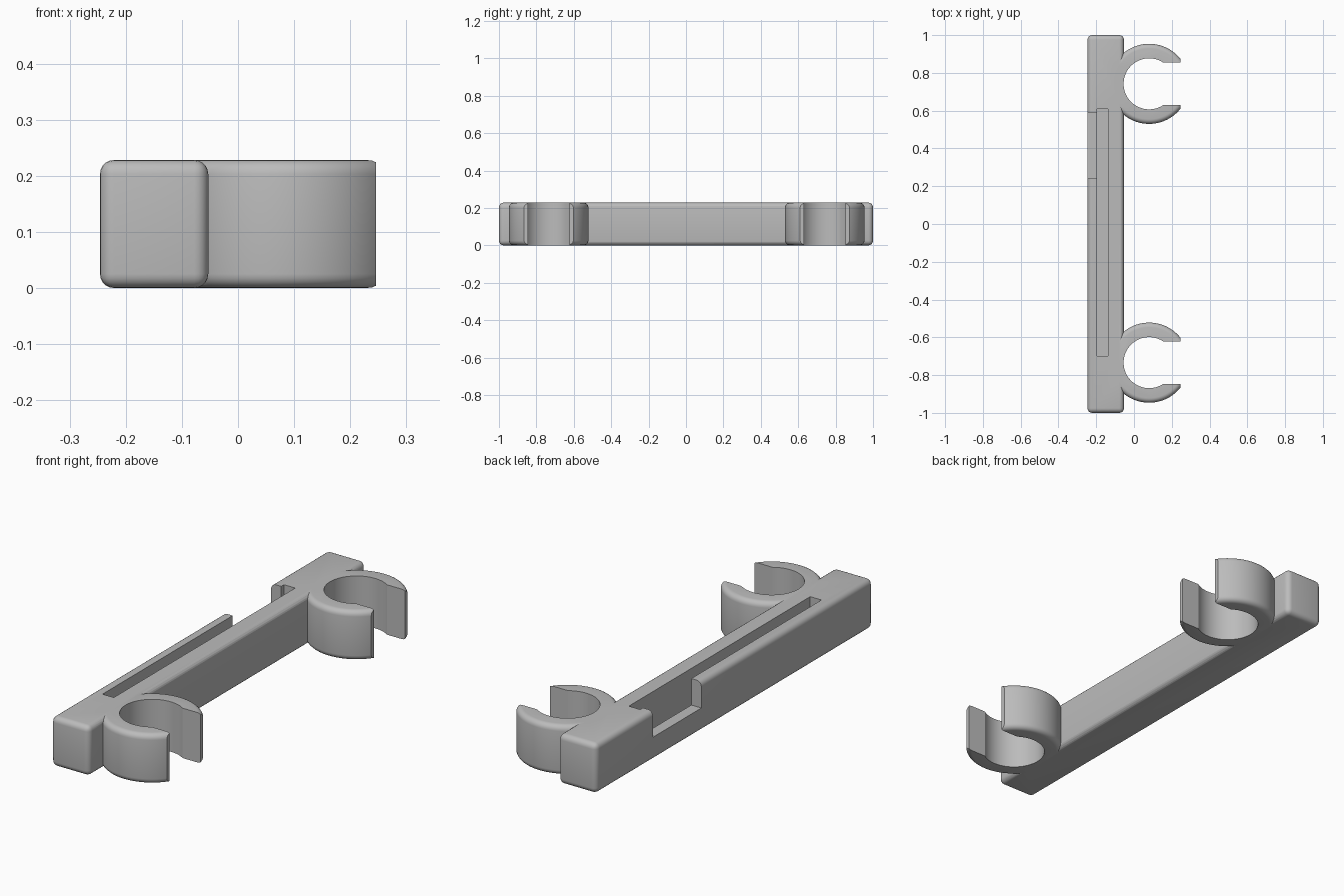
import bpy
import bmesh
import math
from mathutils import Matrix, Vector

default = bpy.data.objects.get("Cube")
if default:
    bpy.data.objects.remove(default, do_unlink=True)

HEIGHT = 0.228
ROUND = 0.025

grey = bpy.data.materials.new("light grey plastic")
grey.use_nodes = True
GREY_RGBA = (0.5, 0.5, 0.5, 1)
grey.diffuse_color = GREY_RGBA
grey.node_tree.nodes["Principled BSDF"].inputs["Base Color"].default_value = GREY_RGBA


def finish(name, bm):
    mesh = bpy.data.meshes.new(name)
    bm.to_mesh(mesh)
    bm.free()
    mesh.materials.append(grey)
    obj = bpy.data.objects.new(name, mesh)
    bpy.context.collection.objects.link(obj)
    return obj


def box(name, low, high):
    low, high = Vector(low), Vector(high)
    bm = bmesh.new()
    place = Matrix.Translation((low + high) / 2) @ Matrix.Diagonal((*(high - low), 1))
    bmesh.ops.create_cube(bm, size=1, matrix=place)
    return finish(name, bm)


def cylinder(name, x, y, radius, low, high):
    bm = bmesh.new()
    bmesh.ops.create_cone(bm, cap_ends=True, segments=96, radius1=radius, radius2=radius,
                          depth=high - low, matrix=Matrix.Translation((x, y, (low + high) / 2)))
    return finish(name, bm)


def apply_modifier(obj, mod):
    bpy.context.view_layer.objects.active = obj
    bpy.ops.object.modifier_apply(modifier=mod.name)


def round_edges(obj):
    mod = obj.modifiers.new("round", "BEVEL")
    mod.width = ROUND
    mod.segments = 5
    mod.limit_method = "ANGLE"
    apply_modifier(obj, mod)


def combine(obj, other, operation):
    mod = obj.modifiers.new("combine", "BOOLEAN")
    mod.operation = operation
    mod.solver = "EXACT"
    mod.object = other
    apply_modifier(obj, mod)
    bpy.data.objects.remove(other, do_unlink=True)


# Long rounded bar
bar = box("clip_bar", (-0.246, -1, 0), (-0.053, 1, HEIGHT))
round_edges(bar)

# Two open clips along the right side
CLIP_X = 0.08
for y in (-0.734, 0.742):
    disc = cylinder("clip_disc", CLIP_X, y, 0.212, 0, HEIGHT)
    round_edges(disc)
    combine(bar, disc, "UNION")
    combine(bar, cylinder("bore", CLIP_X, y, 0.135, -0.1, 0.4), "DIFFERENCE")
    combine(bar, box("mouth", (CLIP_X, y - 0.112, -0.1), (0.4, y + 0.112, 0.4)), "DIFFERENCE")

# Flat clip tips
combine(bar, box("tip_trim", (0.246, -2, -0.1), (0.5, 2, 0.4)), "DIFFERENCE")

# Long slot in the top, and the notch that opens it to the outer side
combine(bar, box("slot", (-0.195, -0.70, 0.05), (-0.138, 0.61, 0.4)), "DIFFERENCE")
combine(bar, box("notch", (-0.4, 0.24, 0.107), (-0.19, 0.59, 0.4)), "DIFFERENCE")

# Smooth shading with sharp cut edges
bpy.ops.object.select_all(action="DESELECT")
bar.select_set(True)
bpy.context.view_layer.objects.active = bar
bpy.ops.object.shade_smooth_by_angle(angle=math.radians(30))
